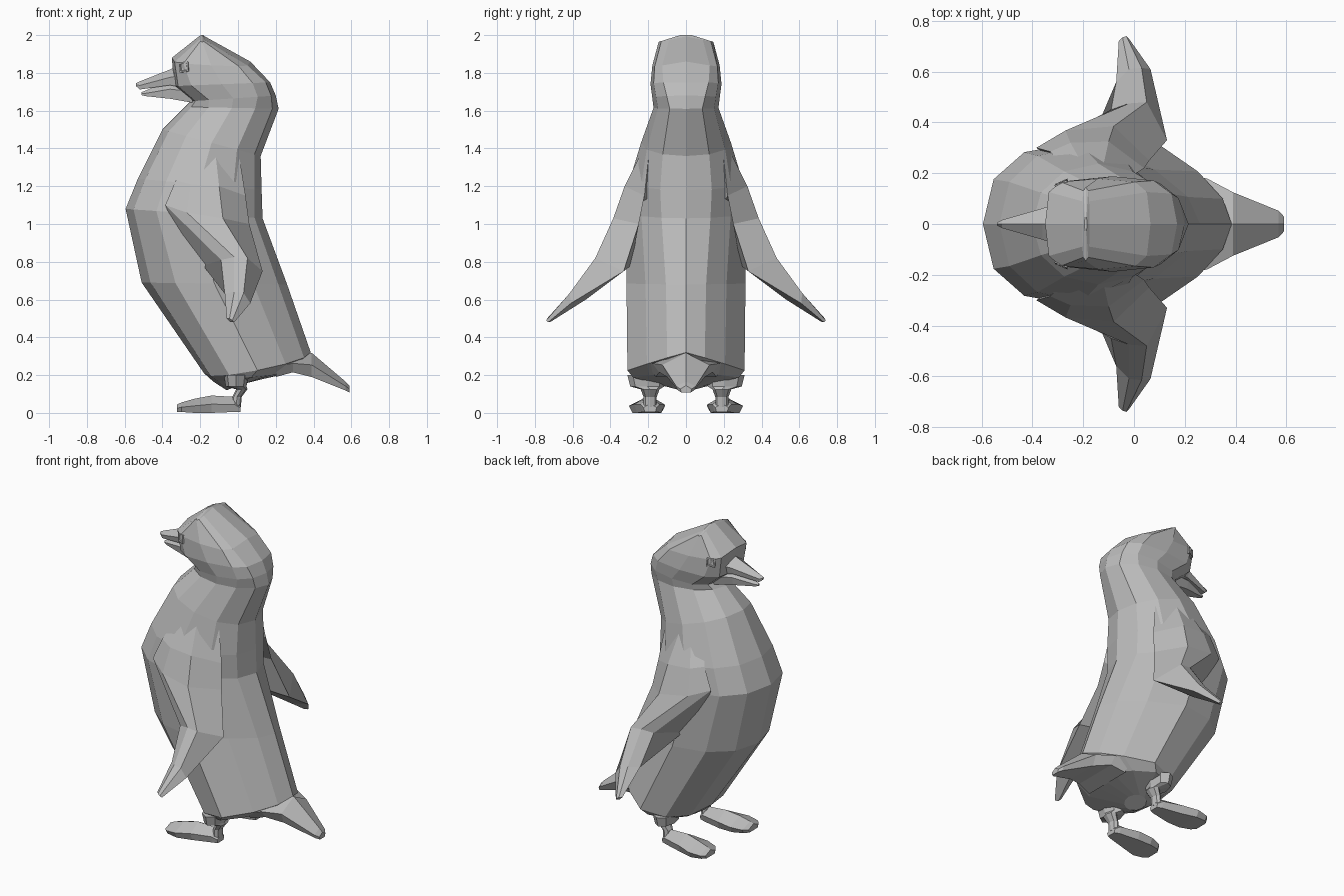
import bpy, bmesh, math
from mathutils import Vector

old = bpy.data.objects.get("Cube")
if old:
    bpy.data.objects.remove(old, do_unlink=True)

grey = bpy.data.materials.new("plain_grey")
grey.use_nodes = True
grey.diffuse_color = (0.5, 0.5, 0.5, 1)
grey.node_tree.nodes["Principled BSDF"].inputs["Base Color"].default_value = (0.5, 0.5, 0.5, 1)


def loft(name, rings, mirror=False):
    """Skin a list of equal-length point rings, closed at both ends."""
    bm = bmesh.new()
    loops = [[bm.verts.new(p) for p in ring] for ring in rings]
    n = len(loops[0])
    for a, b in zip(loops, loops[1:]):
        for i in range(n):
            j = (i + 1) % n
            bm.faces.new((a[i], a[j], b[j], b[i]))
    bm.faces.new(loops[0])
    bm.faces.new(loops[-1])
    bmesh.ops.remove_doubles(bm, verts=bm.verts, dist=0.0005)
    if mirror:
        for v in bm.verts:
            v.co.y = -v.co.y
    bmesh.ops.recalc_face_normals(bm, faces=bm.faces)
    mesh = bpy.data.meshes.new(name)
    bm.to_mesh(mesh)
    bm.free()
    mesh.materials.append(grey)
    ob = bpy.data.objects.new(name, mesh)
    bpy.context.collection.objects.link(ob)


def spow(v, e):
    return math.copysign(abs(v) ** e, v)


def section(front, back, width, pinch=0.0, power=1.0, sag=0.0, sides=12):
    """Tilted oval from a front (x, z) to a back (x, z), narrowed to the rear by pinch."""
    pts = []
    for i in range(sides):
        t = math.tau * i / sides
        c, s = spow(math.cos(t), power), spow(math.sin(t), power)
        k = (c + 1) / 2
        x = front[0] + (back[0] - front[0]) * k
        z = front[1] + (back[1] - front[1]) * k - sag * abs(s)
        pts.append((x, s * width * (1 - pinch * max(0, c)), z))
    return pts


# Body, neck and head in one skin
loft("body", [
    section((-.06, .12), (.04, .16), .08),
    section((-.13, .165), (.27, .21), .28, .4),
    section((-.18, .21), (.385, .32), .31, .45, .92, .04),
    section((-.51, .69), (.26, .68), .315, .42, .9),
    section((-.595, 1.08), (.13, 1.03), .32, .3, .86),
    section((-.53, 1.24), (.125, 1.18), .305, .2, .88),
    section((-.40, 1.5), (.12, 1.36), .238, 0, .95),
    section((-.28, 1.62), (.215, 1.61), .172),
    section((-.25, 1.65), (.20, 1.68), .178, 0, .8),
    section((-.34, 1.73), (.17, 1.75), .188, 0, .65),
    section((-.35, 1.88), (.065, 1.86), .178, 0, .5, .03),
    section((-.205, 1.995), (-.175, 1.993), .145, 0, .7, .03),
    section((-.195, 2.0), (-.185, 2.0), .03),
])


def blade(x, y, top, bottom, w):
    """Six-sided ring across the x axis."""
    mid = (top + bottom) / 2
    return [(x, y, top), (x, y + w, mid), (x, y + w * .8, bottom),
            (x, y, bottom), (x, y - w * .8, bottom), (x, y - w, mid)]


# Slightly open beak and tail
loft("upper_beak", [blade(-.28, 0, 1.86, 1.72, .09), blade(-.36, 0, 1.818, 1.735, .062),
                    blade(-.52, 0, 1.755, 1.712, .016), blade(-.54, 0, 1.745, 1.73, .006)])
loft("lower_beak", [blade(-.24, 0, 1.76, 1.642, .08), blade(-.36, 0, 1.765, 1.663, .055),
                    blade(-.49, 0, 1.706, 1.677, .016), blade(-.51, 0, 1.698, 1.682, .008)])
loft("tail", [blade(.20, 0, .30, .19, .2), blade(.29, 0, .31, .215, .178), blade(.39, 0, .318, .19, .125),
              blade(.57, 0, .165, .118, .052), blade(.59, 0, .145, .108, .03)])

# Flippers: front edge, crest, outer ridge, back edge, inner edge
FLIPPER = [
    [(-.26, .20, 1.38), (-.2, .23, 1.39), (-.12, .235, 1.38), (.01, .20, 1.34), (-.12, .1, 1.25)],
    [(-.33, .285, 1.23), (-.25, .32, 1.21), (-.1, .325, 1.2), (.04, .22, 1.15), (-.15, .15, 1.05)],
    [(-.385, .30, 1.10), (-.27, .368, 1.06), (-.08, .385, 1.03), (.06, .25, 1.0), (-.33, .275, .97)],
    [(-.09, .45, .81), (-.02, .475, .825), (.05, .48, .82), (.13, .33, .75), (-.185, .29, .78)],
    [(-.07, .56, .63), (-.02, .61, .64), (.03, .615, .635), (.065, .61, .58), (.0, .53, .60)],
    [(-.06, .72, .50), (-.045, .735, .5), (-.03, .74, .49), (-.02, .73, .48), (-.04, .72, .48)],
]


def disc(x, y, z, rx, ry):
    """Flat eight-sided ring."""
    return [(x + rx * math.cos(t), y + ry * math.sin(t), z)
            for t in (math.tau * i / 8 for i in range(8))]


def eye_ring(half, depth):
    """Small square turned a little toward the beak."""
    out = Vector((-.4, .91, .08)).normalized()
    along = Vector((.91, .4, .1)).normalized()
    up = out.cross(along)
    centre = Vector((-.285, .158, 1.83)) + out * depth
    return [centre + along * half * a + up * half * b
            for a, b in ((1, 1), (1, -1), (-1, -1), (-1, 1))]


for side, flip in (("left", True), ("right", False)):
    # The model's facing makes -y its own left
    loft(side + "_flipper", FLIPPER, flip)
    loft(side + "_foot", [blade(.012, .19, .05, .005, .035), blade(-.02, .19, .085, .005, .05),
                          blade(-.14, .195, .092, 0, .08), blade(-.23, .207, .075, 0, .096),
                          blade(-.30, .212, .055, .005, .08), blade(-.322, .215, .045, .005, .05)], flip)
    loft(side + "_leg", [disc(-.01, .19, .03, .025, .035), disc(-.005, .19, .085, .025, .035),
                         disc(.02, .19, .125, .03, .05), disc(-.01, .205, .14, .055, .09),
                         disc(-.01, .21, .20, .065, .1)], flip)
    # Eye with a raised square rim and sunken centre
    loft(side + "_eye", [eye_ring(.026, -.02), eye_ring(.026, .008),
                         eye_ring(.019, .008), eye_ring(.016, .002)], flip)
